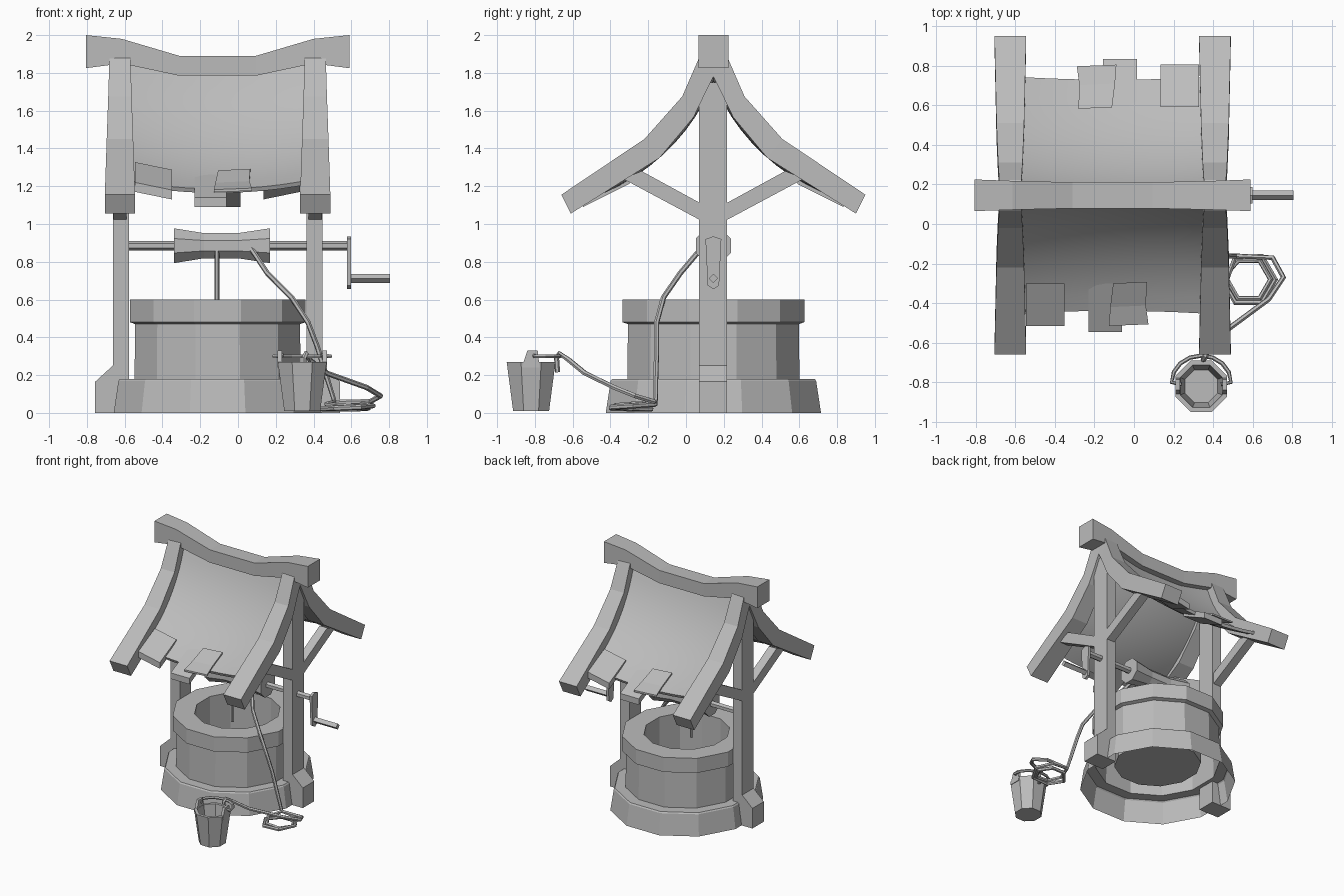
import bpy, bmesh, math
from mathutils import Vector

if "Cube" in bpy.data.objects:
    bpy.data.objects.remove(bpy.data.objects["Cube"])

CX, CY = -0.108, 0.145          # centre of the well (bucket and crank sit off to the side)
grey = bpy.data.materials.new("plain grey")
grey.diffuse_color = (0.5, 0.5, 0.5, 1)
grey.use_nodes = True
grey.node_tree.nodes["Principled BSDF"].inputs["Base Color"].default_value = grey.diffuse_color


def loft(name, rings, caps=(True, True), smooth=False):
    """Skin a list of equal-length point rings."""
    bm = bmesh.new()
    vr = [[bm.verts.new(p) for p in r] for r in rings]
    n = len(vr[0])
    for a, b in zip(vr, vr[1:]):
        for i in range(n):
            j = (i + 1) % n
            bm.faces.new((a[i], a[j], b[j], b[i]))
    if caps[0]:
        bm.faces.new(vr[0][::-1])
    if caps[1]:
        bm.faces.new(vr[-1])
    bmesh.ops.recalc_face_normals(bm, faces=bm.faces)
    me = bpy.data.meshes.new(name)
    bm.to_mesh(me)
    bm.free()
    ob = bpy.data.objects.new(name, me)
    bpy.context.collection.objects.link(ob)
    me.materials.append(grey)
    if smooth:
        bpy.ops.object.select_all(action='DESELECT')
        ob.select_set(True)
        bpy.context.view_layer.objects.active = ob
        bpy.ops.object.shade_smooth_by_angle(angle=math.radians(40))
    return ob


def lathe_z(name, cx, cy, prof, n, caps, turn=0.5, sx=1.0):
    return loft(name, [[(cx + sx * r * math.cos(2 * math.pi * (i + turn) / n),
                         cy + r * math.sin(2 * math.pi * (i + turn) / n), z)
                        for i in range(n)] for r, z in prof], caps)


def lathe_x(name, cy, cz, prof, n, turn=0.0):
    return loft(name, [[(x, cy + r * math.sin(2 * math.pi * (i + turn) / n),
                         cz + r * math.cos(2 * math.pi * (i + turn) / n))
                        for i in range(n)] for r, x in prof])


def tube(name, pts, r):
    cu = bpy.data.curves.new(name, 'CURVE')
    cu.dimensions = '3D'
    cu.bevel_depth = r
    cu.bevel_resolution = 1
    cu.use_fill_caps = True
    sp = cu.splines.new('POLY')
    sp.points.add(len(pts) - 1)
    for p, c in zip(sp.points, pts):
        p.co = (*c, 1)
    ob = bpy.data.objects.new(name, cu)
    bpy.context.collection.objects.link(ob)
    bpy.ops.object.select_all(action='DESELECT')
    ob.select_set(True)
    bpy.context.view_layer.objects.active = ob
    bpy.ops.object.convert(target='MESH')
    ob.data.materials.clear()
    ob.data.materials.append(grey)
    for p in ob.data.polygons:
        p.use_smooth = False


# stone well: flared base, wall, rim, inner shaft with a floor, open underneath
lathe_z("well_wall", CX, CY,
        [(0.59, 0), (0.563, 0.17), (0.555, 0.18), (0.472, 0.18), (0.468, 0.47), (0.498, 0.48),
         (0.498, 0.6), (0.33, 0.6), (0.33, 0.18)], 12, (False, True), 0.5, 0.965)

# posts, rafters and braces, mirrored left and right
rafter = [(0.805, 1.155, 0.755, 1.055, 0.08), (0.365, 1.45, 0.285, 1.35, 0.07),
          (0.165, 1.675, 0.105, 1.565, 0.062), (0.078, 1.875, 0.03, 1.72, 0.056)]
for s, side in ((-1, "left"), (1, "right")):
    prof = [(0.47, 0), (0.648, 0), (0.648, 0.165), (0.555, 0.25), (0.555, 1.75), (0.47, 1.75)]
    loft(side + "_post", [[(CX + s * x, y, z) for x, z in prof] for y in (0.07, 0.218)])
    px = CX + s * 0.517
    secs = [(1, *r) for r in rafter] + [(1, 0, 1.93, 0, 1.78, 0.055)] + [(-1, *r) for r in rafter[::-1]]
    loft(side + "_rafters", [[(px - w, CY + f * du, zu), (px + w, CY + f * du, zu),
                              (px + w, CY + f * dl, zl), (px - w, CY + f * dl, zl)]
                             for f, du, zu, dl, zl, w in secs])
    for f, end in ((-1, "front"), (1, "back")):
        loft(side + "_" + end + "_brace",
             [[(px + o, CY + f * d, z) for d, z in ((0.05, 1.01), (0.05, 1.1), (0.38, 1.28), (0.48, 1.24))]
              for o in (-0.035, 0.035)])

# sagging ridge beam
ridge = [(-0.805, 2.0, 1.825, 0.08), (-0.615, 1.98, 1.85, 0.073), (-0.31, 1.89, 1.785, 0.066)]
ridge += [(2 * CX - x, a, b, w) for x, a, b, w in ridge[::-1]]
loft("ridge_beam", [[(x, CY - w, b), (x, CY + w, b), (x, CY + w, a), (x, CY - w, a)] for x, a, b, w in ridge])

# curved, sagging roof sheets
def roof_point(t, u, off):
    a, b, c = Vector((0.02, 1.84)), Vector((0.17, 1.42)), Vector((0.595, 1.225))
    p = a * (1 - t) ** 2 + b * 2 * t * (1 - t) + c * t * t
    d = ((b - a) * (1 - t) + (c - b) * t).normalized()
    p += Vector((-d.y, d.x)) * (off - 0.055 * (1 - u * u) * (0.6 + 0.1 * t))
    p.y -= 0.015 * (1 - u * u)
    return p

for f, side in ((-1, "front"), (1, "back")):
    rings = []
    for i in range(13):
        u = -1 + i / 6
        ring = [roof_point(k / 10, u, 0.012) for k in range(11)]
        ring += [roof_point(k / 10, u, -0.012) for k in range(10, -1, -1)]
        rings.append([(CX + 0.5 * u, CY + f * p.x, p.y) for p in ring])
    loft(side + "_roof", rings, smooth=True)

    # loose planks at the eaves; the back is the front turned half round
    def place(x, y, z):
        return (x, y, z) if f < 0 else (2 * CX - x, 2 * CY - y, z)

    for name, x0, x1, ye, z0, z1 in (("side_plank", -0.545, -0.35, -0.515, 1.17, 1.13),
                                     ("middle_plank", -0.23, -0.06, -0.545, 1.09, 1.09)):
        loft(side + "_" + name,
             [[place(x, *p) for p in ((ye, z), (ye - 0.0, z + 0.05), (-0.3, z + 0.05 + 0.5 * (-0.3 - ye)),
                                      (-0.3, z + 0.5 * (-0.3 - ye)))]
              for x, z in ((x0, z0), (x1, z1))])
    loft(side + "_loose_shingle",
         [[place(x, y, z), place(x + w, y + 0.008, z + 0.008), place(x + w, y + 0.008, z + 0.022),
           place(x, y, z + 0.014)]
          for x, w, y, z in ((-0.105, 0.17, -0.3, 1.27), (-0.12, 0.18, -0.42, 1.205), (-0.127, 0.2, -0.515, 1.168))])

# windlass: axle, spool, crank and handle
lathe_x("axle", CY, 0.885, [(0.025, -0.6), (0.025, 0.59)], 6)
lathe_x("spool", CY, 0.885, [(0.1, -0.34), (0.072, -0.18), (0.072, 0.0), (0.1, 0.17)], 8, 0.5)
crank = [(-0.042, 0.92), (0, 0.935), (0.042, 0.92), (0.03, 0.675), (0, 0.655), (-0.03, 0.675)]
loft("crank_arm", [[(x, CY + y, z) for y, z in crank] for x in (0.578, 0.598)])
lathe_x("crank_handle", CY, 0.712, [(0.024, 0.59), (0.024, 0.805)], 4)

# ropes: short one into the shaft, long one coiled on the ground and tied to the bucket
tube("well_rope", [(-0.112, 0.09, 0.86), (-0.112, 0.09, 0.53)], 0.013)
path = [(0.07, 0.08, 0.87), (0.155, -0.03, 0.74), (0.285, -0.12, 0.61), (0.37, -0.155, 0.48),
        (0.42, -0.155, 0.35), (0.47, -0.16, 0.19)]
for k in range(13):
    a = math.radians(120 - 60 * k)
    r = 0.135 - 0.025 * (k % 12 > 5)
    path.append((0.58 + r * math.cos(a), -0.28 + r * math.sin(a), 0.055 - 0.035 * math.sin(math.pi * k / 12)))
path += [(0.7, -0.17, 0.06), (0.755, -0.27, 0.09), (0.68, -0.38, 0.135), (0.47, -0.535, 0.21),
         (0.38, -0.62, 0.28), (0.36, -0.67, 0.315), (0.35, -0.685, 0.29), (0.35, -0.68, 0.215)]
tube("long_rope", path, 0.014)

# bucket with ears and a folded-down handle
BX, BY = 0.34, -0.82
lathe_z("bucket", BX, BY, [(0.103, 0.01), (0.14, 0.27), (0.115, 0.27), (0.09, 0.05)], 8, (True, True))
for s, side in ((-1, "left"), (1, "right")):
    ear = [(-0.05, 0.24), (0.045, 0.24), (0.035, 0.33), (-0.02, 0.33)]
    loft(side + "_bucket_ear", [[(BX + s * x, BY + y, z) for y, z in ear] for x in (0.108, 0.13)])
arc = [(BX + 0.15 * math.cos(math.pi * k / 8), BY + 0.02 + 0.135 * math.sin(math.pi * k / 8), 0.3)
       for k in range(9)]
tube("bucket_handle", [(BX + 0.1, BY + 0.01, 0.305)] + arc + [(BX - 0.1, BY + 0.01, 0.305)], 0.011)
